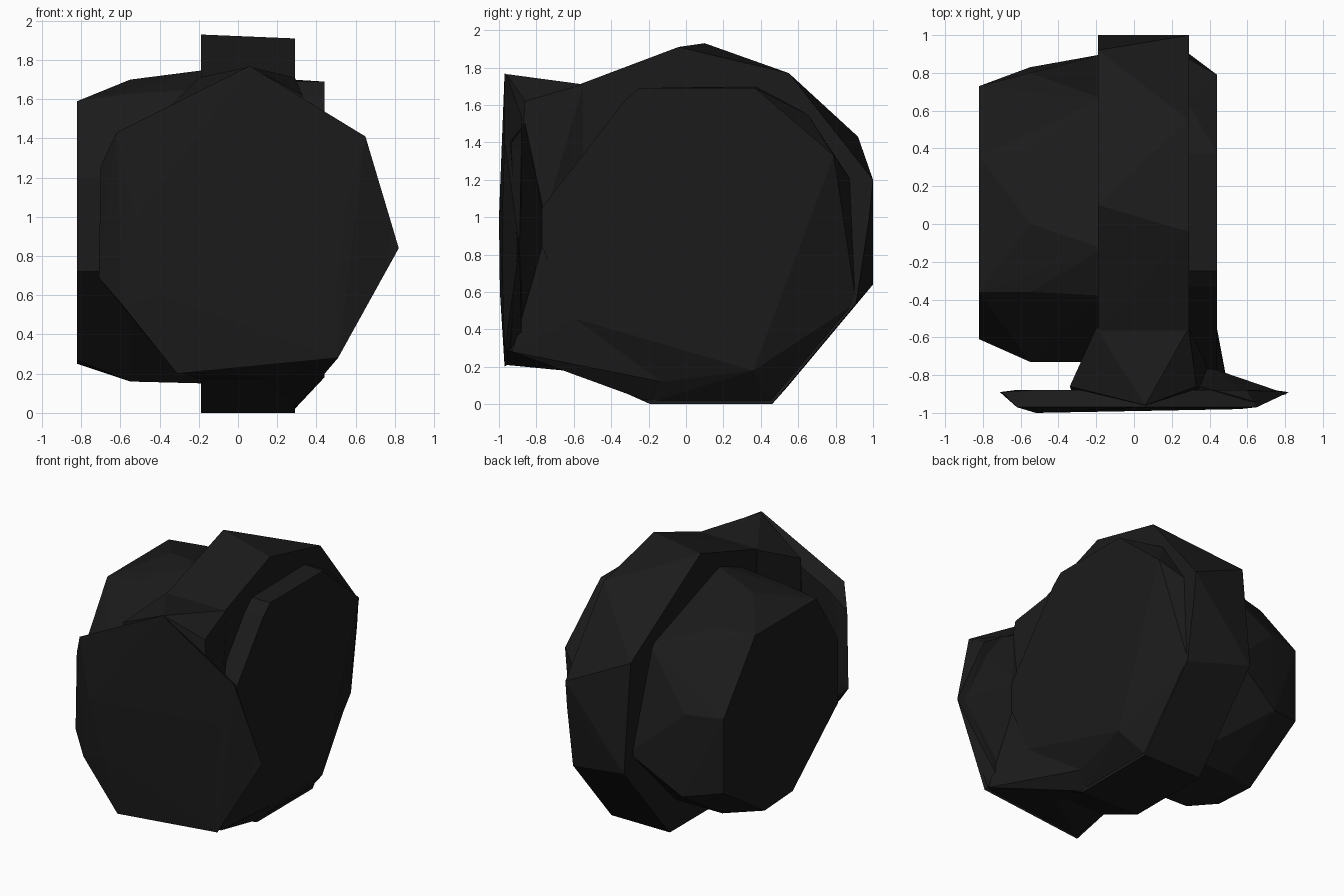
import bpy, bmesh

mat = bpy.data.materials.new("charcoal")
mat.diffuse_color = (0.011, 0.011, 0.011, 1)


def hull(name, points):
    """Flat-shaded faceted solid wrapped around the given cross-sections."""
    bm = bmesh.new()
    for p in points:
        bm.verts.new(p)
    res = bmesh.ops.convex_hull(bm, input=bm.verts[:])
    junk = {v for v in res["geom_interior"] + res["geom_unused"]
            if isinstance(v, bmesh.types.BMVert) and not v.link_faces}
    bmesh.ops.delete(bm, geom=list(junk), context='VERTS')
    bmesh.ops.recalc_face_normals(bm, faces=bm.faces[:])
    me = bpy.data.meshes.new(name)
    bm.to_mesh(me)
    bm.free()
    me.materials.append(mat)
    ob = bpy.data.objects.new(name, me)
    bpy.context.collection.objects.link(ob)
    return ob


def ring_x(profile, x):
    """Side (y, z) profile placed at x."""
    return [(x, y, z) for y, z in profile]


def ring_y(profile, y):
    """Front (x, z) profile placed at depth y."""
    return [(x, y, z) for x, z in profile]


# Central tall band, its two rims faceted differently
band_left = [(-0.57, 1.71), (0.10, 1.93), (0.92, 1.43), (1.0, 0.64),
             (0.54, 0.09), (0.46, 0.0), (-0.19, 0.0), (-0.57, 0.17)]
band_right = [(-0.57, 1.71), (-0.04, 1.91), (0.55, 1.77), (1.0, 1.2), (0.98, 1.0),
              (0.91, 0.54), (0.46, 0.0), (-0.19, 0.0), (-0.57, 0.17)]
band = hull("wheel_body", ring_x(band_left, -0.19) + ring_x(band_right, 0.29))

# Thick left drum, bevelled towards its cap
cap = [(-0.36, 1.59), (0.36, 1.59), (0.73, 1.11), (0.73, 0.56),
       (0.25, 0.25), (-0.08, 0.27), (-0.61, 0.72), (-0.61, 1.2)]
mid = [(-0.36, 1.63), (0.0, 1.7), (0.4, 1.6), (0.8, 1.1), (0.83, 0.5),
       (0.36, 0.2), (-0.1, 0.16), (-0.73, 0.72), (-0.73, 1.2)]
inner = [(-0.38, 1.65), (-0.13, 1.75), (0.66, 1.47), (0.9, 0.75),
         (0.36, 0.2), (-0.1, 0.15), (-0.73, 0.72), (-0.73, 1.2)]
drum = hull("left_drum", ring_x(cap, -0.82) + ring_x(mid, -0.55) + ring_x(inner, -0.16))

# Thin right drum, sloping down onto the band's rim at the back and bottom
disc_face = [(-0.6, 0.46), (-0.77, 0.84), (-0.77, 1.05), (-0.33, 1.62),
             (-0.25, 1.69), (0.37, 1.69), (0.79, 1.33), (0.36, 0.18)]
disc_root = [(-0.6, 0.46), (-0.77, 0.84), (-0.77, 1.05), (-0.33, 1.62), (-0.25, 1.69),
             (0.37, 1.7), (0.65, 1.55), (0.88, 1.2), (0.91, 0.54), (0.46, 0.01), (-0.19, 0.01)]
disc = hull("right_drum", ring_x(disc_face, 0.44) + ring_x(disc_root, 0.28)
            + [(0.36, -0.13, 0.12)])

# Fillets joining the right drum to the back of the plate
low = hull("low_fillet", [(0.51, -0.93, 0.28), (0.36, -0.13, 0.12), (0.44, -0.6, 0.46),
           (0.43, -0.77, 0.84), (0.28, -0.19, 0.01), (0.1, -0.57, 0.17),
           (0.1, -0.93, 0.3), (0.1, -0.5, 0.84)])
side = hull("side_fillet", [(0.81, -0.9, 0.84), (0.64, -0.94, 1.4), (0.51, -0.94, 0.29),
            (0.43, -0.77, 0.84), (0.43, -0.77, 1.05), (0.35, -0.86, 1.5),
            (0.1, -0.94, 0.3), (0.1, -0.94, 1.5), (0.1, -0.7, 0.9)])

# Neck flaring from the band to the front plate
neck_back = [(-0.19, 0.17), (0.29, 0.17), (0.29, 1.71), (-0.2, 1.71)]
neck_front = [(-0.2, 1.64), (0.06, 1.74), (0.33, 1.62), (0.36, 1.4), (0.36, 0.4),
              (0.34, 0.29), (-0.27, 0.24), (-0.34, 0.5), (-0.34, 1.57)]
neck = hull("neck", ring_y(neck_back, -0.55) + ring_y(neck_front, -0.86)
            + [(0.06, -0.96, 1.765), (-0.3, -0.96, 0.21), (0.49, -0.96, 0.29)])

# Front plate: knife-edged polygon with a nearly flat face
plate = [(0.06, 1.77), (0.65, 1.41), (0.82, 0.84), (0.51, 0.28), (-0.31, 0.2),
         (-0.59, 0.55), (-0.71, 0.69), (-0.70, 1.26), (-0.62, 1.43)]
rim = [(x, -0.97 + (0.08 if abs(x) > 0.66 else 0), z) for x, z in plate]
back = [(0.06 + (x - 0.06) * 0.9, -0.88, 0.98 + (z - 0.98) * 0.9) for x, z in plate]
face = [(-0.52, -1.0, 1.0), (0.56, -0.98, 1.1), (0.5, -0.98, 0.6), (-0.4, -0.995, 0.6)]
panel = hull("front_plate", rim + back + face)

# Fuse the parts so no buried walls remain
parts = (drum, disc, low, side, neck, panel)
for part in parts:
    mod = band.modifiers.new(part.name, 'BOOLEAN')
    mod.operation, mod.solver, mod.object = 'UNION', 'EXACT', part
fused = bpy.data.meshes.new_from_object(
    band.evaluated_get(bpy.context.evaluated_depsgraph_get()))
band.modifiers.clear()
band.data = fused
for part in parts:
    bpy.data.objects.remove(part)
